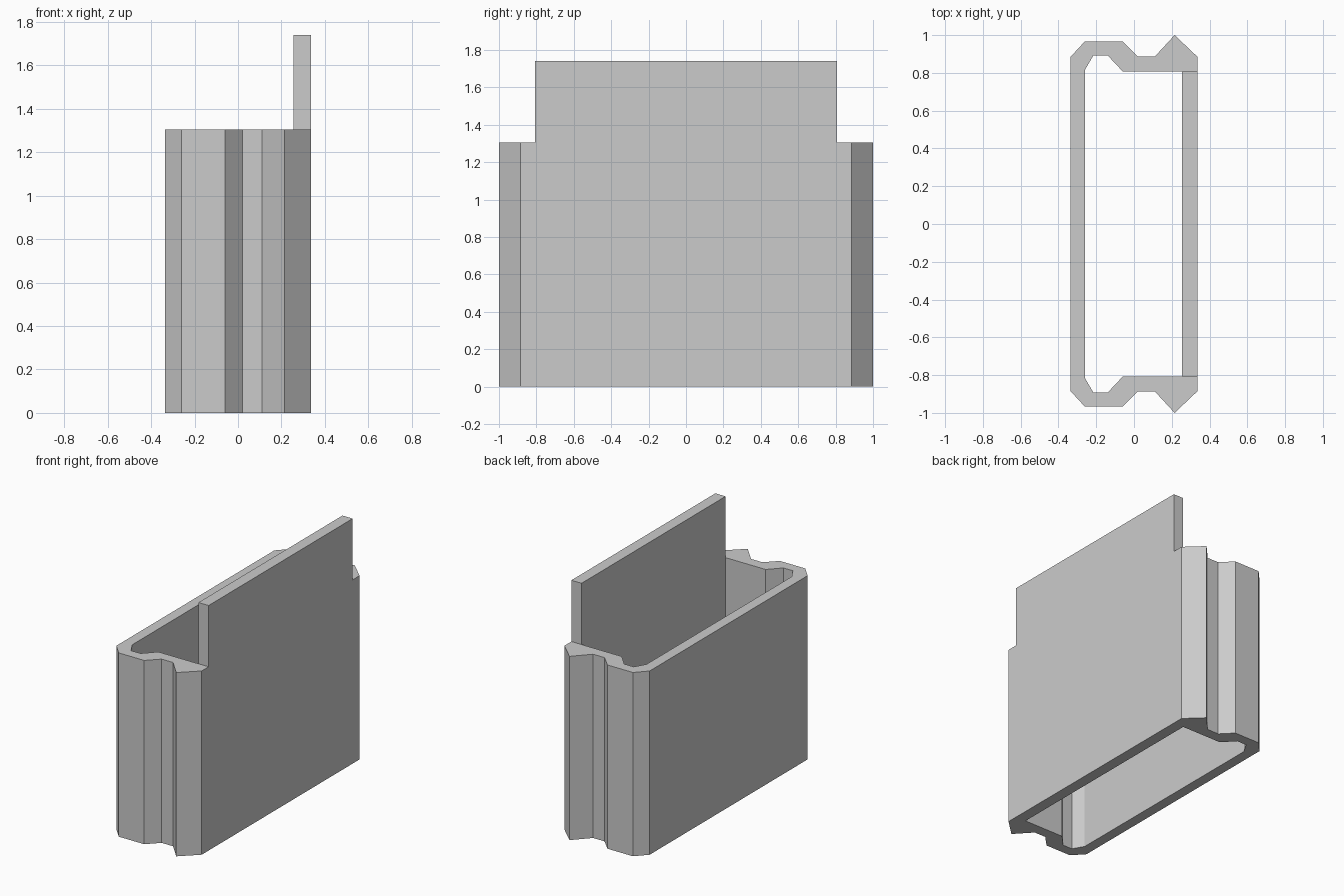
import bpy
import bmesh

cube = bpy.data.objects.get("Cube")
if cube:
    bpy.data.objects.remove(cube, do_unlink=True)

BODY_TOP, PANEL_TOP = 1.305, 1.74

# Half of the sleeve section: outer point paired with inner point
outer = [(-.335, .886), (-.26, .967), (-.06, .967), (.02, .886),
         (.11, .886), (.215, 1), (.335, .886), (.335, .808)]
inner = [(-.26, .815), (-.215, .893), (-.14, .893), (-.06, .808),
         (.05, .808), (.16, .808), (.22, .808), (.255, .808)]


def mirrored(half):
    return half + [(x, -y) for x, y in reversed(half)]


def raise_faces(bm, faces, height):
    """Extrude the faces upward and return the new caps."""
    result = bmesh.ops.extrude_face_region(bm, geom=faces)["geom"]
    verts = [g for g in result if isinstance(g, bmesh.types.BMVert)]
    bmesh.ops.translate(bm, verts=verts, vec=(0, 0, height))
    return [g for g in result if isinstance(g, bmesh.types.BMFace)]


# Grey plastic
grey = bpy.data.materials.new("grey")
grey.use_nodes = True
colour = (.6, .6, .6, 1)
grey.diffuse_color = colour
grey.node_tree.nodes["Principled BSDF"].inputs["Base Color"].default_value = colour

# Open-ended sleeve: a ring of quads raised into walls
bm = bmesh.new()
out_ring = [bm.verts.new((x, y, 0)) for x, y in mirrored(outer)]
in_ring = [bm.verts.new((x, y, 0)) for x, y in mirrored(inner)]
count = len(out_ring)
ring = []
for i in range(count):
    j = (i + 1) % count
    ring.append(bm.faces.new((out_ring[i], out_ring[j], in_ring[j], in_ring[i])))
caps = raise_faces(bm, ring, BODY_TOP)

# Tall side panel: raise the cap of the left wall further
wall = [f for f in caps if all(v.co.x > .25 for v in f.verts)
        and abs(f.calc_center_median().y) < .01]
raise_faces(bm, wall, PANEL_TOP - BODY_TOP)
bmesh.ops.delete(bm, geom=[f for f in wall if f.is_valid
                           and f.calc_center_median().z < PANEL_TOP - .01],
                 context="FACES_ONLY")
bmesh.ops.recalc_face_normals(bm, faces=bm.faces)

mesh = bpy.data.meshes.new("sleeve")
bm.to_mesh(mesh)
bm.free()
mesh.materials.append(grey)
sleeve = bpy.data.objects.new("sleeve", mesh)
bpy.context.collection.objects.link(sleeve)
